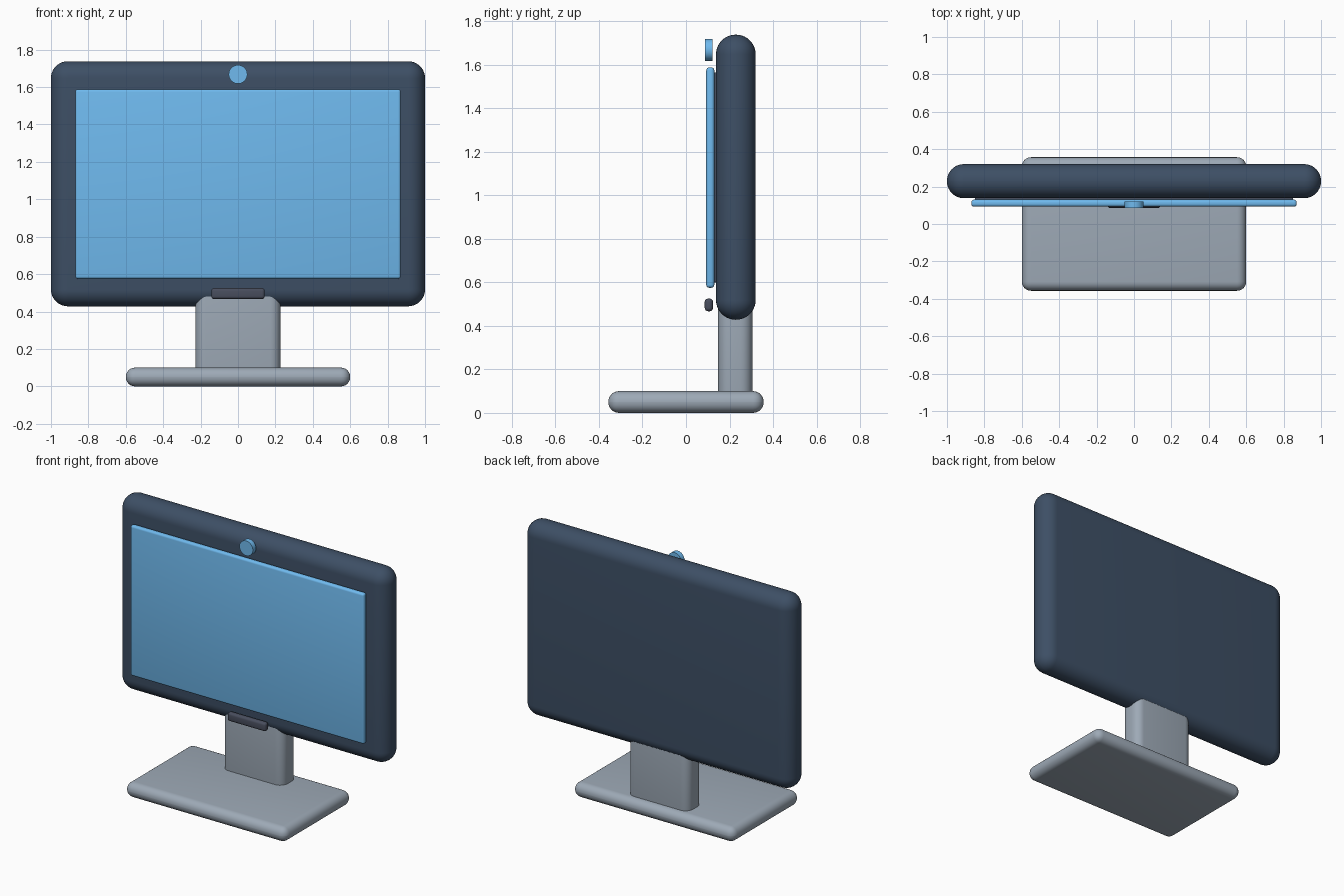
import bpy, bmesh, math

if "Cube" in bpy.data.objects:
    bpy.data.objects.remove(bpy.data.objects["Cube"])


def material(name, rgb):
    m = bpy.data.materials.new(name)
    m.diffuse_color = (*rgb, 1)
    m.use_nodes = True
    m.node_tree.nodes["Principled BSDF"].inputs["Base Color"].default_value = m.diffuse_color
    return m


def finish(ob, mat):
    ob.data.materials.append(mat)
    bpy.context.view_layer.objects.active = ob
    ob.select_set(True)
    bpy.ops.object.shade_smooth_by_angle(angle=math.radians(35))
    ob.select_set(False)


def rounded_box(name, lo, hi, radius, mat, segments=6):
    """Box between two corners with every edge rounded."""
    bm = bmesh.new()
    bmesh.ops.create_cube(bm, size=1)
    for v in bm.verts:
        v.co = [(a + b) / 2 + c * (b - a) for a, b, c in zip(lo, hi, v.co)]
    bmesh.ops.bevel(bm, geom=bm.edges[:], offset=radius, segments=segments,
                    profile=0.5, affect='EDGES', clamp_overlap=True)
    mesh = bpy.data.meshes.new(name)
    bm.to_mesh(mesh)
    bm.free()
    ob = bpy.data.objects.new(name, mesh)
    bpy.context.collection.objects.link(ob)
    finish(ob, mat)
    return ob


navy = material("navy", (0.047, 0.078, 0.13))
blue = material("blue", (0.16, 0.49, 0.86))
silver = material("silver", (0.34, 0.40, 0.47))
charcoal = material("charcoal", (0.065, 0.075, 0.11))

# Stand
rounded_box("stand_base", (-0.6, -0.357, 0), (0.6, 0.357, 0.1), 0.049, silver)
rounded_box("stand_neck", (-0.228, 0.147, 0.04), (0.228, 0.305, 0.62), 0.055, silver)

# Casing and display
rounded_box("monitor_casing", (-1, 0.138, 0.428), (1, 0.32, 1.738), 0.09, navy, 10)
rounded_box("display_backing", (-0.85, 0.12, 0.6), (0.85, 0.15, 1.565), 0.004, charcoal, 2)
rounded_box("screen", (-0.87, 0.093, 0.575), (0.87, 0.13, 1.588), 0.014, blue, 4)

# Front details
rounded_box("front_button", (-0.143, 0.086, 0.467), (0.143, 0.124, 0.525), 0.015, charcoal, 4)
bpy.ops.mesh.primitive_cylinder_add(vertices=32, radius=0.05, depth=0.035,
                                    location=(0, 0.104, 1.668),
                                    rotation=(math.pi / 2, 0, 0))
camera = bpy.context.object
camera.name = "webcam_lens"
finish(camera, blue)
